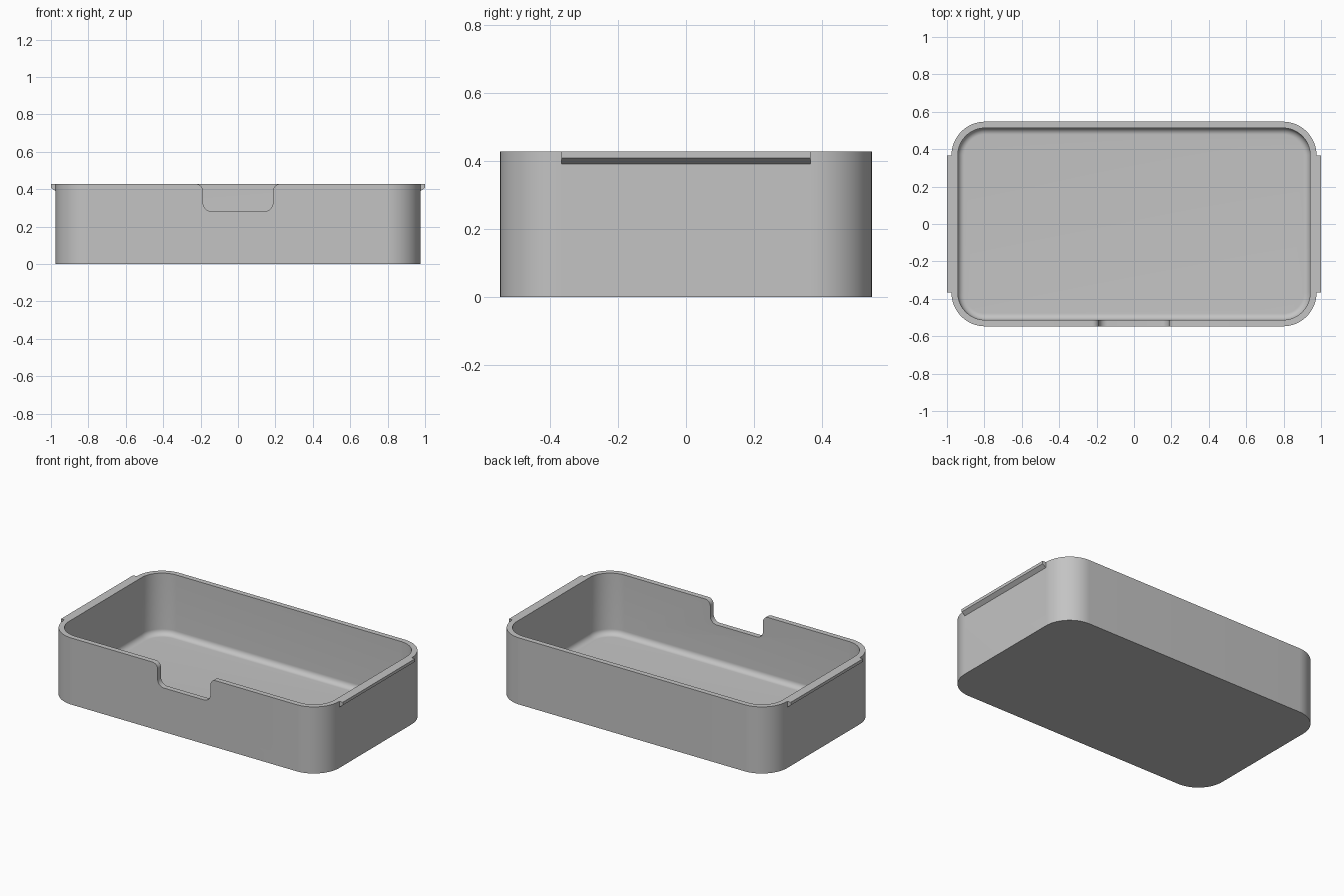
import bpy, bmesh, math

if "Cube" in bpy.data.objects:
    bpy.data.objects.remove(bpy.data.objects["Cube"])

HALF_X, HALF_Y, HEIGHT, RADIUS = 0.976, 0.547, 0.427, 0.18
WALL, FLOOR, FILLET = 0.034, 0.034, 0.035
SEGMENTS = 20

grey = bpy.data.materials.new("light_grey")
grey.use_nodes = True
colour = (0.55, 0.55, 0.55, 1)
grey.diffuse_color = colour
grey.node_tree.nodes["Principled BSDF"].inputs["Base Color"].default_value = colour


def arc(cx, cy, r, start, end, n):
    """Points on an arc, angles in degrees."""
    angles = [math.radians(start + (end - start) * i / n) for i in range(n + 1)]
    return [(cx + r * math.cos(a), cy + r * math.sin(a)) for a in angles]


def rounded_rectangle(inset):
    """Outline of the box, moved inwards."""
    cx, cy = HALF_X - RADIUS, HALF_Y - RADIUS
    corners = [(cx, cy), (-cx, cy), (-cx, -cy), (cx, -cy)]
    points = []
    for i, (x, y) in enumerate(corners):
        points += arc(x, y, RADIUS - inset, 90 * i, 90 * i + 90, SEGMENTS)
    return points


def loft(name, rings):
    """Join rings of points with quads and cap both ends."""
    bm = bmesh.new()
    loops = [[bm.verts.new(p) for p in ring] for ring in rings]
    n = len(loops[0])
    for a, b in zip(loops, loops[1:]):
        for i in range(n):
            j = (i + 1) % n
            bm.faces.new((a[i], a[j], b[j], b[i]))
    bm.faces.new(loops[0])
    bm.faces.new(loops[-1])
    bmesh.ops.recalc_face_normals(bm, faces=bm.faces)
    mesh = bpy.data.meshes.new(name)
    bm.to_mesh(mesh)
    bm.free()
    mesh.materials.append(grey)
    obj = bpy.data.objects.new(name, mesh)
    bpy.context.collection.objects.link(obj)
    return obj


def combine(target, tool, operation):
    """Apply a boolean and remove the tool."""
    tool.hide_render = True
    mod = target.modifiers.new("combine", "BOOLEAN")
    mod.operation = operation
    mod.solver = "EXACT"
    mod.object = tool
    bpy.context.view_layer.objects.active = target
    bpy.ops.object.modifier_apply(modifier=mod.name)
    bpy.data.objects.remove(tool)


# Open tray: outer wall, rim, inner wall, rounded inner floor edge
profile = [(0, 0), (0, HEIGHT), (WALL, HEIGHT)]
profile += arc(WALL + FILLET, FLOOR + FILLET, FILLET, 180, 270, 10)
tray = loft("tray", [[(x, y, z) for x, y in rounded_rectangle(inset)]
                     for inset, z in profile])

# Side lips with a sloping underside
for side in (-1, 1):
    section = [(0.96, HEIGHT), (1, HEIGHT), (1, 0.408), (HALF_X, 0.39), (0.96, 0.39)]
    lip = loft("side_lip", [[(side * x, y, z) for x, z in section]
                            for y in (-0.366, 0.366)])
    combine(tray, lip, "UNION")

# Front notch: rounded bottom corners, flared top corners
width, bottom, low_r, top_r = 0.187, 0.282, 0.045, 0.036
half = arc(width - low_r, bottom + low_r, low_r, -90, 0, 10)
half += arc(width + top_r, HEIGHT - top_r, top_r, 180, 90, 10)
half.append((width + top_r, HEIGHT + 0.1))
outline = half + [(-x, z) for x, z in reversed(half)]
notch = loft("notch_cutter", [[(x, y, z) for x, z in outline] for y in (-0.7, -0.45)])
combine(tray, notch, "DIFFERENCE")

# Smooth curves, crisp edges
bpy.ops.object.select_all(action="DESELECT")
tray.select_set(True)
bpy.context.view_layer.objects.active = tray
bpy.ops.object.shade_smooth_by_angle(angle=math.radians(30))
